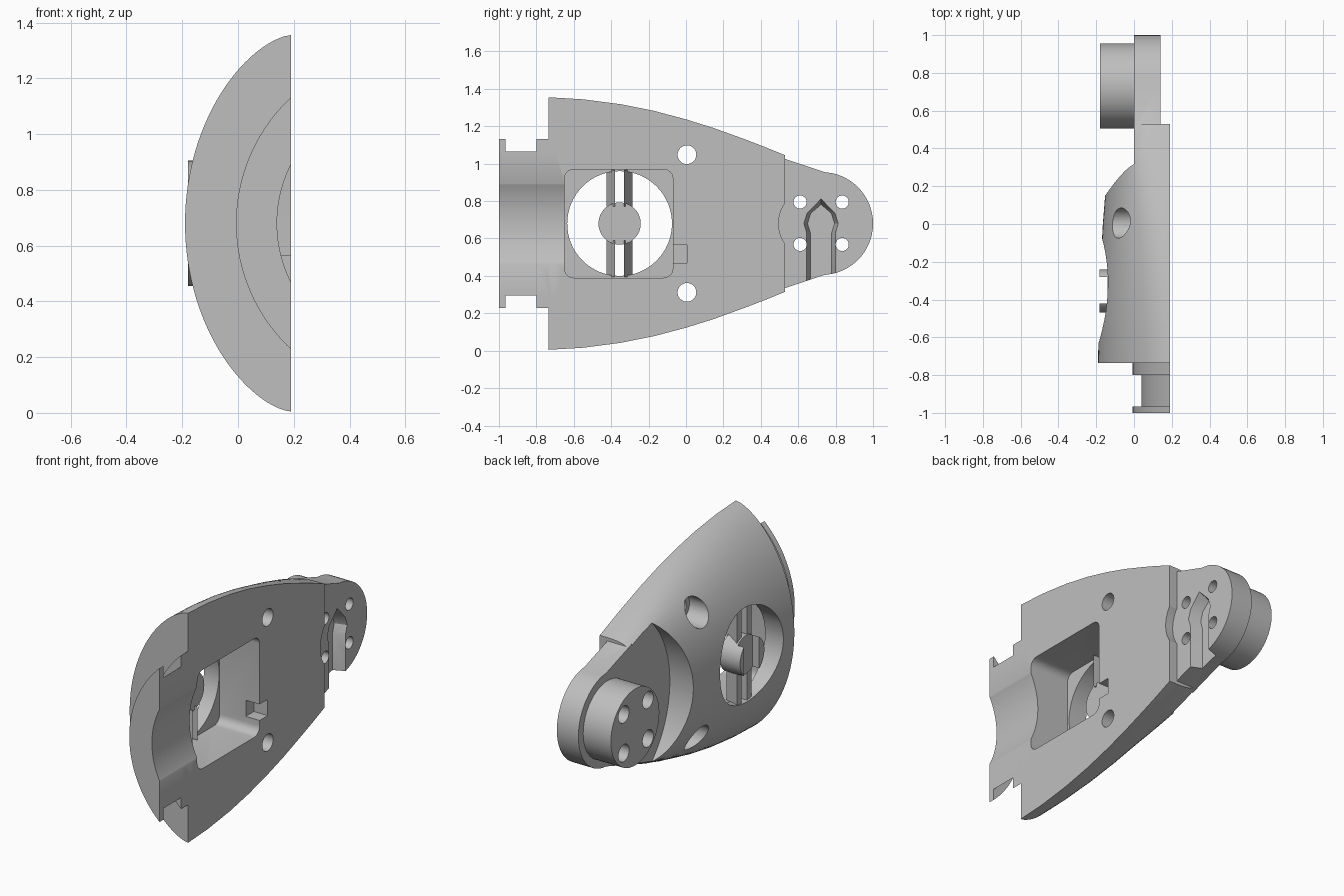
import bpy, bmesh
from math import sin, cos, acos, pi, sqrt

cube = bpy.data.objects.get("Cube")
if cube:
    bpy.data.objects.remove(cube)

grey = bpy.data.materials.new("light grey")
grey.use_nodes = True
colour = (0.52, 0.52, 0.52, 1)
grey.diffuse_color = colour
grey.node_tree.nodes["Principled BSDF"].inputs["Base Color"].default_value = colour

ZC = 0.68      # mid height
FLAT = 0.19    # x of the flat mating face
AXIS = 0.61    # x of the bore axis


def loft(name, rings):
    """Closed solid through rings with equal point counts."""
    bm = bmesh.new()
    loops = [[bm.verts.new(p) for p in ring] for ring in rings]
    for a, b in zip(loops, loops[1:]):
        for i in range(len(a)):
            j = (i + 1) % len(a)
            bm.faces.new((a[i], a[j], b[j], b[i]))
    bm.faces.new(loops[0])
    bm.faces.new(loops[-1])
    bmesh.ops.recalc_face_normals(bm, faces=bm.faces)
    mesh = bpy.data.meshes.new(name)
    bm.to_mesh(mesh)
    bm.free()
    mesh.materials.append(grey)
    obj = bpy.data.objects.new(name, mesh)
    bpy.context.collection.objects.link(obj)
    return obj


def prism(name, outline, x0, x1):
    """Extrude a (y, z) outline along x."""
    return loft(name, [[(x, y, z) for y, z in outline] for x in (x0, x1)])


def circle(cy, cz, r, n=48):
    return [(cy + r * cos(2 * pi * i / n), cz + r * sin(2 * pi * i / n)) for i in range(n)]


def box(y0, y1, z0, z1):
    return [(y0, z0), (y1, z0), (y1, z1), (y0, z1)]


def rounded_box(y0, y1, z0, z1, r, n=6):
    pts = []
    corners = [(y1 - r, z1 - r), (y0 + r, z1 - r), (y0 + r, z0 + r), (y1 - r, z0 + r)]
    for k, (cy, cz) in enumerate(corners):
        for i in range(n + 1):
            a = pi / 2 * (k + i / n)
            pts.append((cy + r * cos(a), cz + r * sin(a)))
    return pts


def arc_bar(name, r, y0, y1, n=48):
    """Circle segment about the bore axis, cut off at the flat face."""
    t = acos((AXIS - FLAT) / r)
    seg = [(AXIS - r * cos(a), ZC + r * sin(a)) for a in (t * (2 * i / n - 1) for i in range(n + 1))]
    return loft(name, [[(x, y, z) for x, z in seg] for y in (y0, y1)])


def combine(target, tool, operation="DIFFERENCE"):
    mod = target.modifiers.new("combine", "BOOLEAN")
    mod.operation = operation
    mod.solver = "EXACT"
    mod.object = tool
    deps = bpy.context.evaluated_depsgraph_get()
    mesh = bpy.data.meshes.new_from_object(target.evaluated_get(deps))
    target.modifiers.clear()
    target.data = mesh
    bpy.data.objects.remove(tool)


# Domed body: y, half width, dome depth, roundness
stations = [(-0.735, 0.675, 0.38, 1.57), (-0.55, 0.664, 0.378, 1.63), (-0.35, 0.638, 0.373, 1.72),
            (-0.17, 0.602, 0.364, 1.84), (0, 0.557, 0.355, 2.0), (0.15, 0.51, 0.343, 2.4),
            (0.31, 0.452, 0.33, 3.1), (0.42, 0.41, 0.315, 3.7), (0.53, 0.365, 0.3, 4.0)]


def dome(y, h, s, p, n=28):
    half = []
    for i in range(n + 1):
        t = sin(pi / 2 * i / n)
        half.append((FLAT - s * t, h * sqrt(max(0, 1 - t ** p))))
    ring = [(x, y, ZC + w) for x, w in half]
    return ring + [(x, y, ZC - w) for x, w in reversed(half[:-1])]


body = loft("body", [dome(*s) for s in stations])

# Circular relief around the boss on the outer side
combine(body, prism("relief", circle(0.73, ZC, 0.58, 96), -0.6, 0))

# Tip plate, round boss and grooved rear collar
tip = [(0.5, ZC - 0.355), (0.74, ZC - 0.275)]
tip += [(0.725 + 0.275 * cos(a), ZC + 0.275 * sin(a)) for a in (pi * (i / 32 - 0.5) for i in range(2, 31))]
tip += [(0.74, ZC + 0.275), (0.5, ZC + 0.355)]
combine(body, prism("tip_plate", tip, 0, 0.14), "UNION")
combine(body, prism("boss", circle(0.73, ZC, 0.225, 64), -0.18, 0.05), "UNION")
for r, y0, y1 in ((0.57, -0.98, -0.7), (0.617, -0.8, -0.72), (0.617, -1, -0.965)):
    combine(body, arc_bar("collar", r, y0, y1), "UNION")

# Bore through the collar, running into the pocket
bore = loft("bore", [[(AXIS + 0.47 * cos(2 * pi * i / 96), y, ZC + 0.47 * sin(2 * pi * i / 96))
                      for i in range(96)] for y in (-1.1, -0.6)])
combine(body, bore)

# Pocket, window and key notch
combine(body, prism("pocket", rounded_box(-0.65, -0.07, 0.39, 0.97, 0.05), -0.07, 0.4))
combine(body, prism("window", circle(-0.355, ZC, 0.28, 64), -0.5, 0.1))
combine(body, prism("notch", box(-0.1, 0.005, 0.47, 0.565), 0.1, 0.4))

# Curved recess in the step beside the tip plate
combine(body, prism("step_recess", circle(0.685, ZC, 0.19), 0.14, 0.4))

# Counterbored body holes
for side in (-1, 1):
    z = ZC + side * 0.368
    combine(body, prism("hole", circle(0.005, z, 0.05, 32), -0.6, 0.5))
    combine(body, prism("counterbore", circle(0.005, z, 0.08, 32), -0.6, 0.03))

# Four boss holes, wider on the outer side
for y in (0.61, 0.835):
    for z in (0.568, 0.795):
        combine(body, prism("boss_hole", circle(y, z, 0.035, 24), -0.5, 0.5))
        combine(body, prism("boss_counterbore", circle(y, z, 0.05, 24), -0.5, -0.02))

# Pointed groove with sloping sides in the tip plate
half = [(0.077, 0.2), (0.077, 0.63), (0.092, 0.68), (0.075, 0.735)]
point = (0, 0.812)


def groove(inset, x):
    ring = [(x, 0.722 + w - inset, z) for w, z in half] + [(x, 0.722, point[1] - 1.5 * inset)]
    return ring + [(x, 0.722 - w + inset, z) for w, z in reversed(half)]


combine(body, loft("groove", [groove(0, 0.141), groove(0.02, 0.07)]))

# Window hub with an outer slot
hub = prism("window_hub", circle(-0.355, ZC, 0.113), -0.182, -0.05)
combine(hub, prism("slot", box(-0.42, -0.28, 0.4, 0.95), -0.3, -0.14))

# Paired triangular spokes above and below the hub
spokes = []
for side in (-1, 1):
    for vert in (-1, 1):
        tri = [(-0.13, 0.069), (-0.13, 0.024), (-0.03, 0.024)]
        spokes.append(loft("window_spoke", [[(x, -0.356 + side * w, ZC + vert * d) for x, w in tri]
                                            for d in (0.09, 0.285)]))

# Smooth curved faces, keep hard edges
bpy.ops.object.select_all(action="DESELECT")
for obj in [body, hub] + spokes:
    obj.select_set(True)
bpy.context.view_layer.objects.active = body
bpy.ops.object.shade_smooth_by_angle(angle=0.5)
